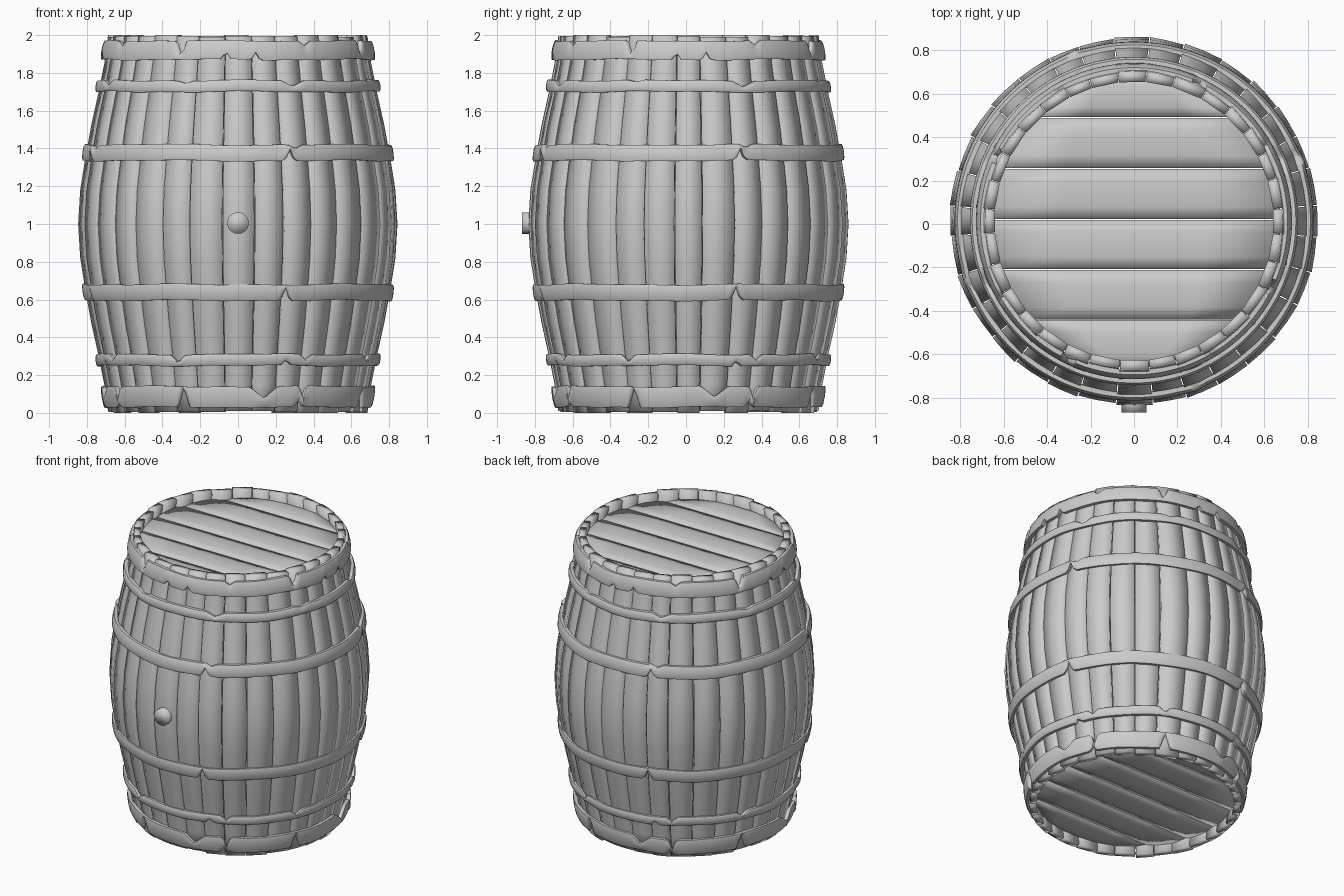
import bpy, bmesh, math, random

random.seed(4)
if "Cube" in bpy.data.objects:
    bpy.data.objects.remove(bpy.data.objects["Cube"], do_unlink=True)

CENTRE_Y = 0.013
STAVES = 32

grey = bpy.data.materials.new("plain_grey")
grey.use_nodes = True
COLOUR = (0.6, 0.6, 0.6, 1)
grey.diffuse_color = COLOUR
grey.node_tree.nodes["Principled BSDF"].inputs["Base Color"].default_value = COLOUR


def finish(bm, name, angle=None):
    """Turn a bmesh into a smooth shaded object."""
    bmesh.ops.recalc_face_normals(bm, faces=bm.faces)
    mesh = bpy.data.meshes.new(name)
    bm.to_mesh(mesh)
    bm.free()
    mesh.materials.append(grey)
    ob = bpy.data.objects.new(name, mesh)
    bpy.context.collection.objects.link(ob)
    ob.location.y = CENTRE_Y
    bpy.ops.object.select_all(action="DESELECT")
    ob.select_set(True)
    bpy.context.view_layer.objects.active = ob
    if angle is None:
        bpy.ops.object.shade_smooth()
    else:
        bpy.ops.object.shade_smooth_by_angle(angle=math.radians(angle))
    return ob


def loft(bm, sections, closed=False):
    """Skin closed cross-sections, capping the ends unless the loop closes."""
    rings = [[bm.verts.new(p) for p in s] for s in sections]
    n = len(rings[0])
    pairs = list(zip(rings, rings[1:]))
    if closed:
        pairs.append((rings[-1], rings[0]))
    for a, b in pairs:
        for i in range(n):
            j = (i + 1) % n
            bm.faces.new((a[i], a[j], b[j], b[i]))
    if not closed:
        bm.faces.new(rings[0])
        bm.faces.new(rings[-1])


def polar(r, a, z):
    return (r * math.cos(a), r * math.sin(a), z)


# Staves: bulging boards, each slightly uneven in width, depth and length
half = [(0, .687), (.15, .707), (.3, .737), (.48, .777), (.65, .808), (.82, .835)]
profile = half + [(1, .846)] + [(2 - z, r) for z, r in reversed(half)]
step = math.tau / STAVES
joints = [-math.pi / 2 + (i - .5) * step + random.uniform(-.02, .02) for i in range(STAVES)]
joints[0], joints[1] = -math.pi / 2 - .098, -math.pi / 2 + .105
joints.append(joints[0] + math.tau)

bm = bmesh.new()
for i in range(STAVES):
    a0, a1 = joints[i] + .003, joints[i + 1] - .003
    mid = (a0 + a1) / 2
    d0, d1 = random.uniform(-.006, .004), random.uniform(-.006, .004)
    trim = [random.choice((0, .004, .01)), random.choice((0, .004, .01))]
    sections = []
    for k, (z, r) in enumerate(profile):
        if k == 0:
            z += trim[0]
        elif k == len(profile) - 1:
            z -= trim[1]
        inner = r - .045
        sections.append([polar(r + d0, a0, z), polar(r + (d0 + d1) / 2 - .001, mid, z),
                         polar(r + d1, a1, z), polar(inner, a1, z), polar(inner, a0, z)])
    loft(bm, sections)
finish(bm, "staves")


# Heads: rows of planks trimmed to a circle
def head(name, z_out, sign):
    bm = bmesh.new()
    edges = [-.673, -.453, -.223, .007, .242, .477, .673]
    for y0, y1 in zip(edges, edges[1:]):
        y0, y1 = y0 + .002, y1 - .002
        rows = [y0 + (y1 - y0) * t for t in (0, .25, .5, .75, 1)]
        ends = [math.sqrt(max(.675 ** 2 - y * y, .0004)) for y in rows]
        crown = [.014 * (1 - (2 * t - 1) ** 2) for t in (0, .25, .5, .75, 1)]
        sections = []
        for f in (-1, -.5, 0, .5, 1):
            top = [(f * e, y, z_out + sign * (c - .014)) for y, e, c in zip(rows, ends, crown)]
            under = [(f * e, y, z_out - sign * .05) for y, e in zip(rows, ends)]
            sections.append(top + under[::-1])
        loft(bm, sections)
    finish(bm, name)


head("top_head", 1.94, 1)
head("bottom_head", .06, -1)


# Hoops: thin metal bands with tears that repeat every quarter turn
def tear(deg, centre, width):
    d = (deg - centre + 45) % 90 - 45
    return max(0, 1 - abs(d) / width)


def hoop(name, z0, r0, z1, r1, top_cuts=(), low_cuts=(), kink=0):
    bm = bmesh.new()
    sections = []
    count = 240
    for i in range(count):
        a = math.tau * i / count
        deg = math.degrees(a)
        wave = .003 * math.sin(5 * a + z0 * 9) + .002 * math.sin(11 * a + z1 * 7)
        lo = z0 + wave + sum(d * tear(deg, c, w) for c, w, d in low_cuts)
        hi = z1 + wave - sum(d * tear(deg, c, w) for c, w, d in top_cuts)
        hi = max(hi, lo + .008)
        out = kink * tear(deg, 19.5, 5)
        pts = []
        for t, bulge in ((0, 0), (.15, .005), (.5, .007), (.85, .005), (1, 0)):
            pts.append(polar(r0 + (r1 - r0) * t + bulge - .006 + out, a, lo + (hi - lo) * t))
        pts += [polar(r1 - .03, a, hi), polar(r0 - .03, a, lo)]
        sections.append(pts)
    loft(bm, sections, closed=True)
    finish(bm, name, 40)


hoop("bottom_hoop", .03, .712, .14, .73,
     top_cuts=[(11, 6, .06), (28.5, 2, .07)], low_cuts=[(-24, 3, .1), (27, 2, .03)])
hoop("lower_hoop", .25, .75, .31, .757,
     top_cuts=[(-25, 3, .04), (28.5, 3, .03)], low_cuts=[(20, 2, .03)])
hoop("lower_belly_hoop", .595, .817, .68, .828, low_cuts=[(18, 2, .07)], kink=.006)
hoop("upper_belly_hoop", 1.335, .828, 1.42, .817,
     top_cuts=[(22, 3, .02)], low_cuts=[(19.5, 2, .06)], kink=.006)
hoop("upper_hoop", 1.70, .757, 1.76, .75,
     top_cuts=[(23, 5, .03), (-22, 4, .012)])
hoop("top_hoop", 1.87, .73, 1.97, .712,
     top_cuts=[(-25, 2.5, .08), (30, 3, .025)], low_cuts=[(-5, 2, .04), (7.5, 2, .04)])

# Bung: a short round plug in the front stave
bm = bmesh.new()
loft(bm, [[(.057 * math.cos(math.tau * k / 24), y, 1.005 + .057 * math.sin(math.tau * k / 24))
           for k in range(24)] for y in (-.80, -.88)])
finish(bm, "bung", 100)
